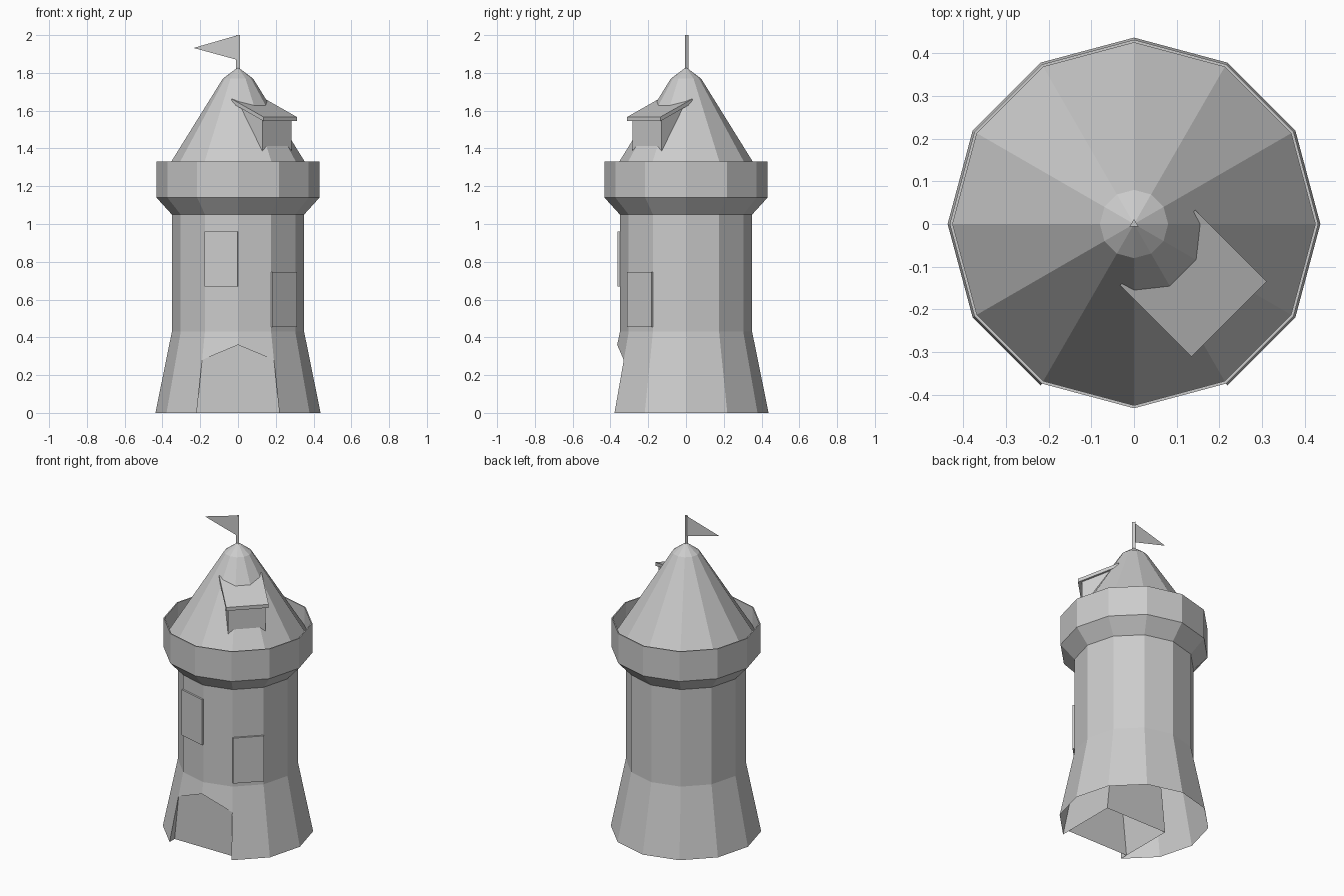
import bpy, bmesh, math
from mathutils import Matrix, Vector

cube = bpy.data.objects.get("Cube")
if cube:
    bpy.data.objects.remove(cube, do_unlink=True)

stone = bpy.data.materials.new("stone_grey")
stone.use_nodes = True
GREY = (0.6, 0.6, 0.6, 1)
stone.diffuse_color = GREY
stone.node_tree.nodes["Principled BSDF"].inputs["Base Color"].default_value = GREY

SIDES = 12
BASE_R, BODY_R, FLARE_Z = 0.437, 0.35, 0.43


def finish(name, bm, recalc=True):
    bmesh.ops.remove_doubles(bm, verts=bm.verts, dist=0.0005)
    if recalc:
        bmesh.ops.recalc_face_normals(bm, faces=bm.faces)
    mesh = bpy.data.meshes.new(name)
    bm.to_mesh(mesh)
    bm.free()
    mesh.materials.append(stone)
    obj = bpy.data.objects.new(name, mesh)
    bpy.context.collection.objects.link(obj)
    return obj


def add_face(bm, points):
    return bm.faces.new([bm.verts.new(p) for p in points])


def ring_point(r, step, z):
    a = math.tau * step / SIDES
    return Vector((r * math.cos(a), r * math.sin(a), z))


def flare_point(step, z):
    """Point on a corner of the flared base at height z."""
    return ring_point(BASE_R + (BODY_R - BASE_R) * z / FLARE_Z, step, z)


def lathe(bm, profile, skip=()):
    """Sweep a profile round z, leaving out (band, step) panels in skip."""
    for band, ((r0, z0), (r1, z1)) in enumerate(zip(profile, profile[1:])):
        for s in range(SIDES):
            if (band, s) in skip:
                continue
            pts = [ring_point(r0, s, z0), ring_point(r0, s + 1, z0)]
            if r1 > 0:
                pts += [ring_point(r1, s + 1, z1), ring_point(r1, s, z1)]
            else:
                pts.append(Vector((0, 0, z1)))
            add_face(bm, pts)


# Tower wall with parapet, open below, with a gabled doorway at the front
JAMB_Z, PEAK_Z = 0.28, 0.36
bm = bmesh.new()
lathe(bm, [(BASE_R, 0), (BODY_R, FLARE_Z), (BODY_R, 1.05), (0.432, 1.14),
           (0.432, 1.33), (0.425, 1.33), (0.425, 1.215)], skip={(0, 8), (0, 9)})
for s in (8, 10):
    add_face(bm, [flare_point(s, JAMB_Z), flare_point(9, PEAK_Z),
                  flare_point(9, FLARE_Z), flare_point(s, FLARE_Z)])
finish("tower_wall", bm)

# Conical roof with a blunter cap
bm = bmesh.new()
lathe(bm, [(0.425, 1.215), (0.08, 1.77), (0, 1.83)])
finish("roof", bm)

# Door set back in the doorway, with the block behind it
outline = [flare_point(8, 0), flare_point(8, JAMB_Z), flare_point(9, PEAK_Z),
           flare_point(10, JAMB_Z), flare_point(10, 0)]
door = [Vector((p.x, -0.328, p.z)) for p in outline]
back = [Vector((p.x, 0.02, p.z)) for p in outline]
bm = bmesh.new()
add_face(bm, door)
finish("door", bm, recalc=False)
bm = bmesh.new()
for i in range(4):
    add_face(bm, [outline[i], outline[i + 1], door[i + 1], door[i]])
finish("door_frame", bm)
bm = bmesh.new()
for i in range(4):
    add_face(bm, [door[i], door[i + 1], back[i + 1], back[i]])
add_face(bm, back)
finish("door_block", bm)


# Window plates, each filling one wall panel
def window(name, step, z0, z1):
    a, b = ring_point(BODY_R, step, 0), ring_point(BODY_R, step + 1, 0)
    out = (a + b).normalized() * 0.012
    bm = bmesh.new()
    face = add_face(bm, [p + Vector((0, 0, z)) for p, z in
                         ((a, z0), (b, z0), (b, z1), (a, z1))])
    extruded = bmesh.ops.extrude_face_region(bm, geom=[face])["geom"]
    bmesh.ops.translate(bm, vec=out,
                        verts=[v for v in extruded if isinstance(v, bmesh.types.BMVert)])
    finish(name, bm)


window("upper_window", 8, 0.67, 0.96)
window("lower_window", 10, 0.455, 0.745)


# Dormer: side profiles (distance out, height) extruded across, turned to the corner
def prism(name, profile, half_width):
    bm = bmesh.new()
    left, right = [[Vector((u, side * half_width, z)) for u, z in profile]
                   for side in (-1, 1)]
    add_face(bm, left)
    add_face(bm, right[::-1])
    for i in range(len(profile)):
        j = (i + 1) % len(profile)
        add_face(bm, [left[i], right[i], right[j], left[j]])
    bmesh.ops.transform(bm, matrix=Matrix.Rotation(-math.pi / 4, 4, "Z"), verts=bm.verts)
    finish(name, bm)


prism("dormer_body", [(0.12, 1.38), (0.292, 1.38), (0.292, 1.56), (0.12, 1.63)], 0.11)
prism("dormer_roof", [(0.315, 1.545), (0.315, 1.567), (0.078, 1.662), (0.078, 1.64)], 0.125)

# Three-sided flagpole
bm = bmesh.new()
bmesh.ops.create_cone(bm, cap_ends=True, segments=3, radius1=0.012, radius2=0.012, depth=0.2,
                      matrix=Matrix.Translation((0, 0, 1.9)))
pole = finish("flagpole", bm)

# Pennant
bm = bmesh.new()
add_face(bm, [(0, 0, 2), (-0.235, 0, 1.932), (0, 0, 1.868)])
finish("pennant", bm)
